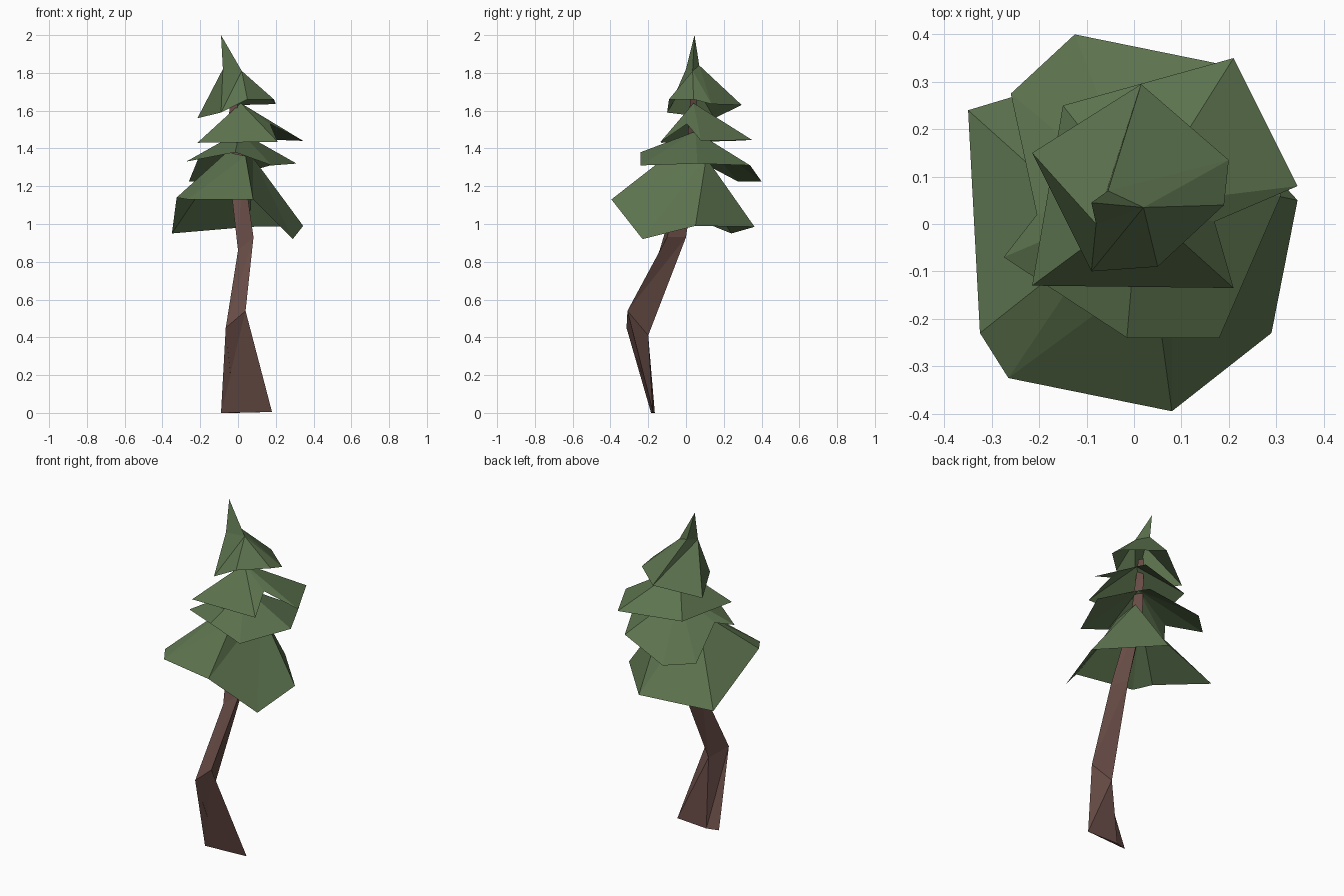
import bpy


def material(name, rgb):
    m = bpy.data.materials.new(name)
    m.diffuse_color = (*rgb, 1)
    return m


GREEN = material("needle_green", (0.107, 0.171, 0.076))
BROWN = material("bark_brown", (0.138, 0.072, 0.061))


def add_mesh(name, verts, faces, mat):
    me = bpy.data.meshes.new(name)
    me.from_pydata(verts, [], faces)
    me.materials.append(mat)
    ob = bpy.data.objects.new(name, me)
    bpy.context.collection.objects.link(ob)
    return ob


def branch_tier(name, rim, tops, owner, tip=None):
    """Open skirt: each rim point hangs from tops[owner]; optional tip closes it."""
    verts = rim + tops
    n = len(rim)
    faces = []
    for i in range(n):
        j = (i + 1) % n
        ti, tj = n + owner[i], n + owner[j]
        faces.append((i, j, tj))
        if ti != tj:
            faces.append((i, tj, ti))
    if tip:
        verts = verts + [tip]
        k = len(tops)
        faces += [(n + i, n + (i + 1) % k, n + k) for i in range(k)]
    add_mesh(name, verts, faces, GREEN)


# Crooked three-sided trunk
rings = [
    [(-0.09, -0.185, 0), (0.18, -0.175, 0.005), (-0.02, -0.165, 0)],
    [(-0.065, -0.315, 0.45), (0.04, -0.31, 0.54), (-0.01, -0.20, 0.41)],
    [(0.0, -0.14, 0.86), (0.082, -0.10, 0.93), (0.04, 0.0, 0.93)],
    [(-0.05, 0.0, 1.30), (0.025, 0.0, 1.33), (-0.01, 0.06, 1.33)],
    [(-0.045, 0.025, 1.70), (-0.01, 0.025, 1.70), (-0.025, 0.055, 1.70)],
]
faces = [(2, 1, 0), (12, 13, 14)]
for r in range(len(rings) - 1):
    for i in range(3):
        a, b = r * 3 + i, r * 3 + (i + 1) % 3
        faces += [(a, b, b + 3), (a, b + 3, a + 3)]
add_mesh("trunk", [v for ring in rings for v in ring], faces, BROWN)

# Lowest and widest branches
branch_tier(
    "lower_branches",
    [(0.08, -0.395, 1.13), (0.29, -0.23, 0.92), (0.345, 0.05, 0.99),
     (0.06, 0.363, 0.985), (-0.35, 0.24, 0.95), (-0.325, -0.23, 1.14),
     (-0.265, -0.325, 1.13)],
    [(0.04, -0.10, 1.36), (0.08, 0.107, 1.35), (-0.06, -0.02, 1.38)],
    [0, 1, 1, 1, 2, 2, 2])

# Second tier, with a notch on the left
branch_tier(
    "middle_branches",
    [(-0.015, -0.24, 1.38), (0.18, -0.24, 1.31), (0.31, 0.06, 1.32),
     (0.17, 0.34, 1.31), (-0.125, 0.40, 1.225), (-0.26, 0.275, 1.225),
     (-0.205, 0.02, 1.36), (-0.275, -0.07, 1.33)],
    [(0.01, 0.05, 1.49)], [0] * 8)

# Third tier, with a notch on the right
branch_tier(
    "upper_branches",
    [(-0.215, -0.13, 1.43), (0.21, -0.135, 1.435), (0.17, 0.005, 1.53),
     (0.345, 0.08, 1.44), (0.21, 0.35, 1.445), (-0.15, 0.25, 1.44)],
    [(0.015, 0.04, 1.64)], [0] * 6)

# Crown with a leaning spike
branch_tier(
    "crown",
    [(-0.09, -0.10, 1.59), (0.05, -0.09, 1.66), (0.19, 0.04, 1.66),
     (0.20, 0.135, 1.635), (0.015, 0.295, 1.63), (-0.215, 0.15, 1.56)],
    [(-0.08, 0.0, 1.82), (0.02, 0.035, 1.81), (-0.055, 0.07, 1.84)],
    [0, 1, 1, 1, 2, 0], tip=(-0.09, 0.045, 2.0))
